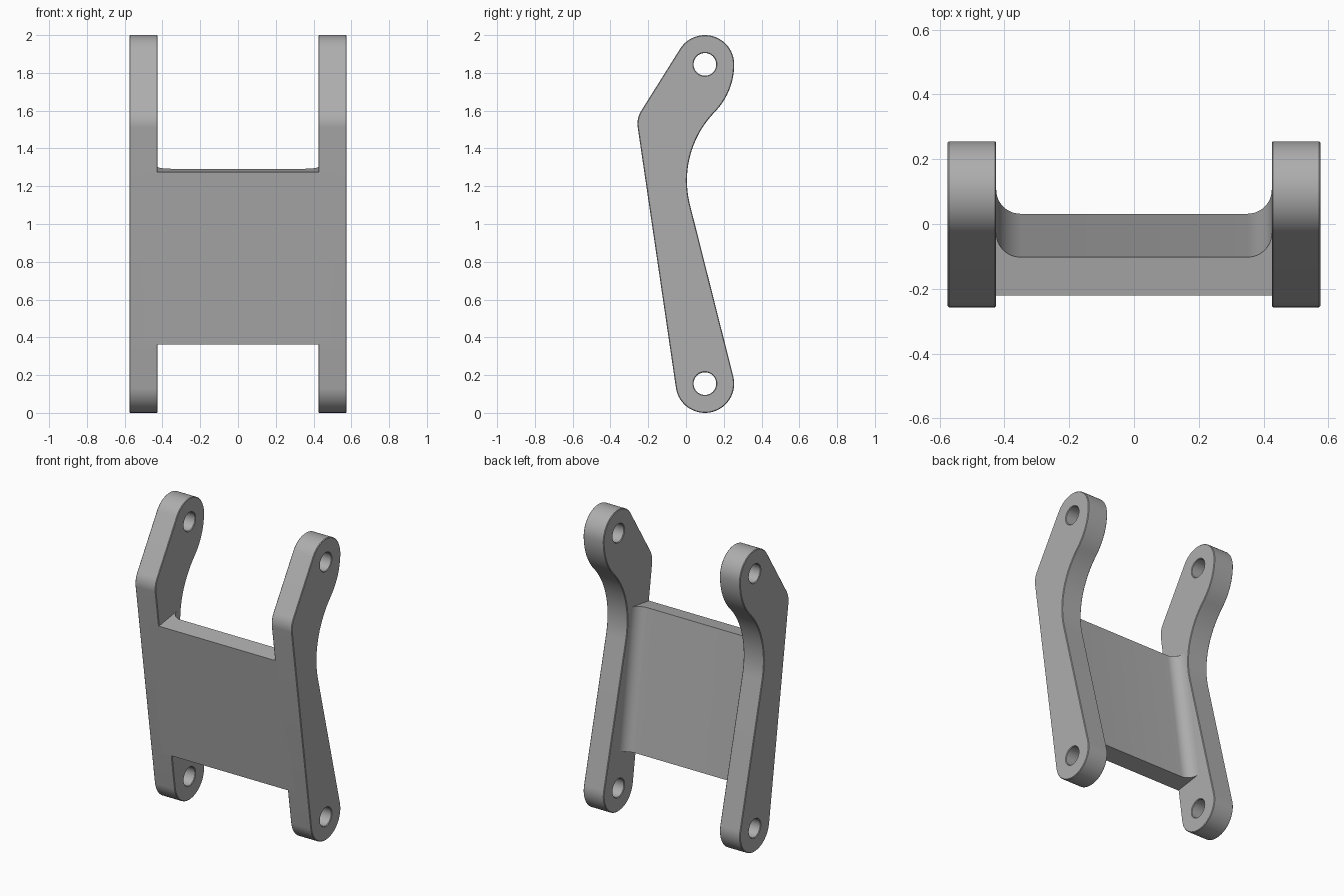
import bpy, bmesh, math
from math import cos, sin, radians, degrees, atan2, acos
from mathutils import Matrix, Vector

if "Cube" in bpy.data.objects:
    bpy.data.objects.remove(bpy.data.objects["Cube"])

grey = bpy.data.materials.new("plain grey")
grey.diffuse_color = (0.42, 0.42, 0.42, 1)
grey.use_nodes = True
grey.node_tree.nodes["Principled BSDF"].inputs["Base Color"].default_value = grey.diffuse_color


def arc(c, r, a0, a1, n):
    return [(c[0] + r * cos(radians(a0 + (a1 - a0) * i / n)),
             c[1] + r * sin(radians(a0 + (a1 - a0) * i / n))) for i in range(n + 1)]


def tangent(c1, c2, dist, side):
    """Angle of the normal whose projection on c2 - c1 equals dist."""
    dx, dy = c2[0] - c1[0], c2[1] - c1[1]
    return degrees(atan2(dy, dx) + side * acos(dist / math.hypot(dx, dy)))


# Side profile in (y, z): rounded ends, front elbow, S-curved back
R_END, R_ELBOW, R_HOLLOW, R_BACK = 0.155, 0.13, 0.52, 0.361
low, high, elbow = (0.1, 0.155), (0.1, 1.845), (-0.127, 1.53)
hollow, back = (0.525, 1.23), (0.255 - R_BACK, 1.845)
a_front = tangent(low, elbow, R_END - R_ELBOW, 1)
a_upper = tangent(elbow, high, R_ELBOW - R_END, 1)
a_rear = tangent(low, hollow, R_END + R_HOLLOW, -1)
a_mid = degrees(atan2(hollow[1] - back[1], hollow[0] - back[0]))
outline = (arc(low, R_END, a_front, a_rear + 360, 32)
           + arc(hollow, R_HOLLOW, a_rear + 180, a_mid + 180, 20)
           + arc(back, R_BACK, a_mid, 0, 14)[1:]
           + arc(high, R_END, 0, a_upper, 28)[1:]
           + arc(elbow, R_ELBOW, a_upper, a_front, 10))
holes = [arc(c, 0.06, 360, 0, 32)[:-1] for c in (low, high)]


def finish(obj):
    bpy.ops.object.select_all(action='DESELECT')
    obj.select_set(True)
    bpy.context.view_layer.objects.active = obj
    bpy.ops.object.shade_smooth_by_angle(angle=radians(30))


# Side arms: filled outline with pin holes and a fine edge chamfer
EDGE = 0.004
to_side = Matrix(((0, 0, 1, 0), (1, 0, 0, 0), (0, 1, 0, 0), (0, 0, 0, 1)))
for name, x in (("left_arm", -0.5), ("right_arm", 0.5)):
    cu = bpy.data.curves.new(name, 'CURVE')
    cu.dimensions, cu.fill_mode = '2D', 'BOTH'
    cu.extrude, cu.bevel_depth, cu.offset = 0.075 - EDGE, EDGE, -EDGE
    cu.bevel_resolution = 0
    for pts in [outline] + holes:
        sp = cu.splines.new('POLY')
        sp.points.add(len(pts) - 1)
        for p, co in zip(sp.points, pts):
            p.co = (co[0], co[1], 0, 1)
        sp.use_cyclic_u = True
    cu.materials.append(grey)
    arm = bpy.data.objects.new(name, cu)
    bpy.context.collection.objects.link(arm)
    bpy.ops.object.select_all(action='DESELECT')
    arm.select_set(True)
    bpy.context.view_layer.objects.active = arm
    bpy.ops.object.convert(target='MESH')
    arm = bpy.context.object
    arm.data.transform(Matrix.Translation((x, 0, 0)) @ to_side)
    bm = bmesh.new()
    bm.from_mesh(arm.data)
    bmesh.ops.remove_doubles(bm, verts=bm.verts, dist=1e-5)
    bmesh.ops.recalc_face_normals(bm, faces=bm.faces)
    bm.to_mesh(arm.data)
    bm.free()
    finish(arm)

# Web panel: flush with the arm fronts, filleted into the arms at the back
n = Vector((0, cos(radians(a_front)), sin(radians(a_front))))
up = Vector((0, n.z, -n.y))
origin = Vector((0, low[0], low[1])) + n * R_END
THICK, FILLET = 0.12, 0.075
half = arc((0.425 - FILLET, THICK + FILLET), FILLET, 270, 360, 12)
right = [(0.5, 0), (0.5, THICK + FILLET)] + half[::-1]
section = right + [(-x, t) for x, t in right[::-1]]


def level(z):
    return origin + up * ((z - origin.z) / up.z)


bottom, top = level(0.363), level(1.275)
bm = bmesh.new()
face = bm.faces.new([bm.verts.new(bottom + Vector((x, 0, 0)) - n * t) for x, t in section])
ext = bmesh.ops.extrude_face_region(bm, geom=[face])
bmesh.ops.translate(bm, vec=top - bottom,
                    verts=[v for v in ext["geom"] if isinstance(v, bmesh.types.BMVert)])
bmesh.ops.recalc_face_normals(bm, faces=bm.faces)
me = bpy.data.meshes.new("web_panel")
bm.to_mesh(me)
bm.free()
me.materials.append(grey)
web = bpy.data.objects.new("web_panel", me)
bpy.context.collection.objects.link(web)
finish(web)
